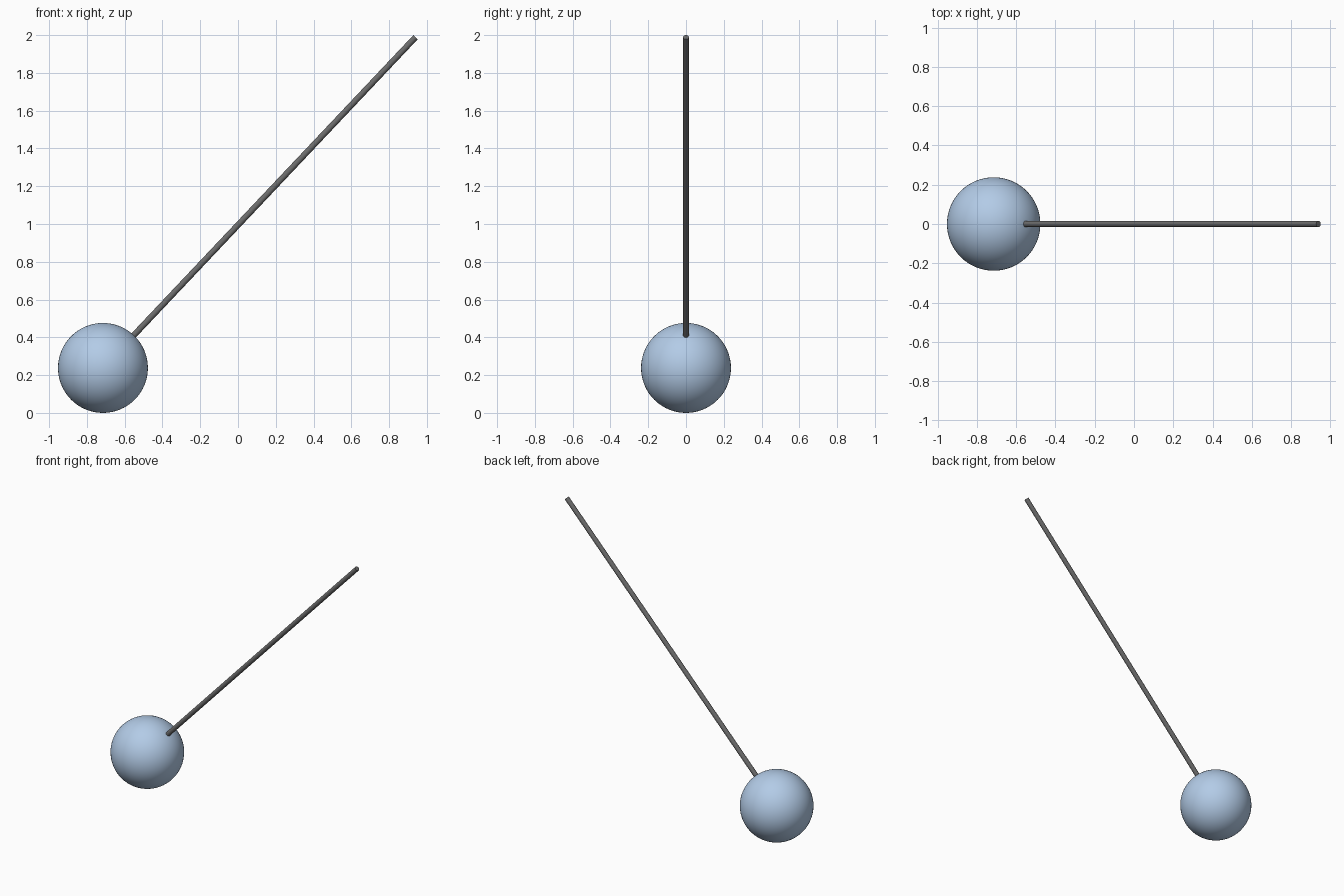
import bpy
from mathutils import Vector

if "Cube" in bpy.data.objects:
    bpy.data.objects.remove(bpy.data.objects["Cube"])

R_BALL, R_ROD = 0.238, 0.016
BALL = Vector((-0.715, 0, R_BALL))
TIP = Vector((0.94, 0, 1.989))


def finish(name, color):
    ob = bpy.context.object
    ob.name = name
    mat = bpy.data.materials.new(name + "_material")
    mat.diffuse_color = color
    mat.use_nodes = True
    mat.node_tree.nodes["Principled BSDF"].inputs["Base Color"].default_value = mat.diffuse_color
    ob.data.materials.append(mat)
    bpy.ops.object.shade_smooth_by_angle()


# Ball
bpy.ops.mesh.primitive_uv_sphere_add(segments=64, ring_count=32, radius=R_BALL, location=BALL)
finish("ball", (0.45, 0.6, 0.8, 1))

# Straight rod, pointing radially out of the ball
axis = (TIP - BALL).normalized()
start = BALL + axis * (R_BALL - 0.005)
bpy.ops.mesh.primitive_cylinder_add(
    vertices=32, radius=R_ROD, depth=(TIP - start).length,
    location=(start + TIP) / 2,
    rotation=axis.to_track_quat('Z', 'Y').to_euler())
finish("rod", (0.15, 0.15, 0.15, 1))
